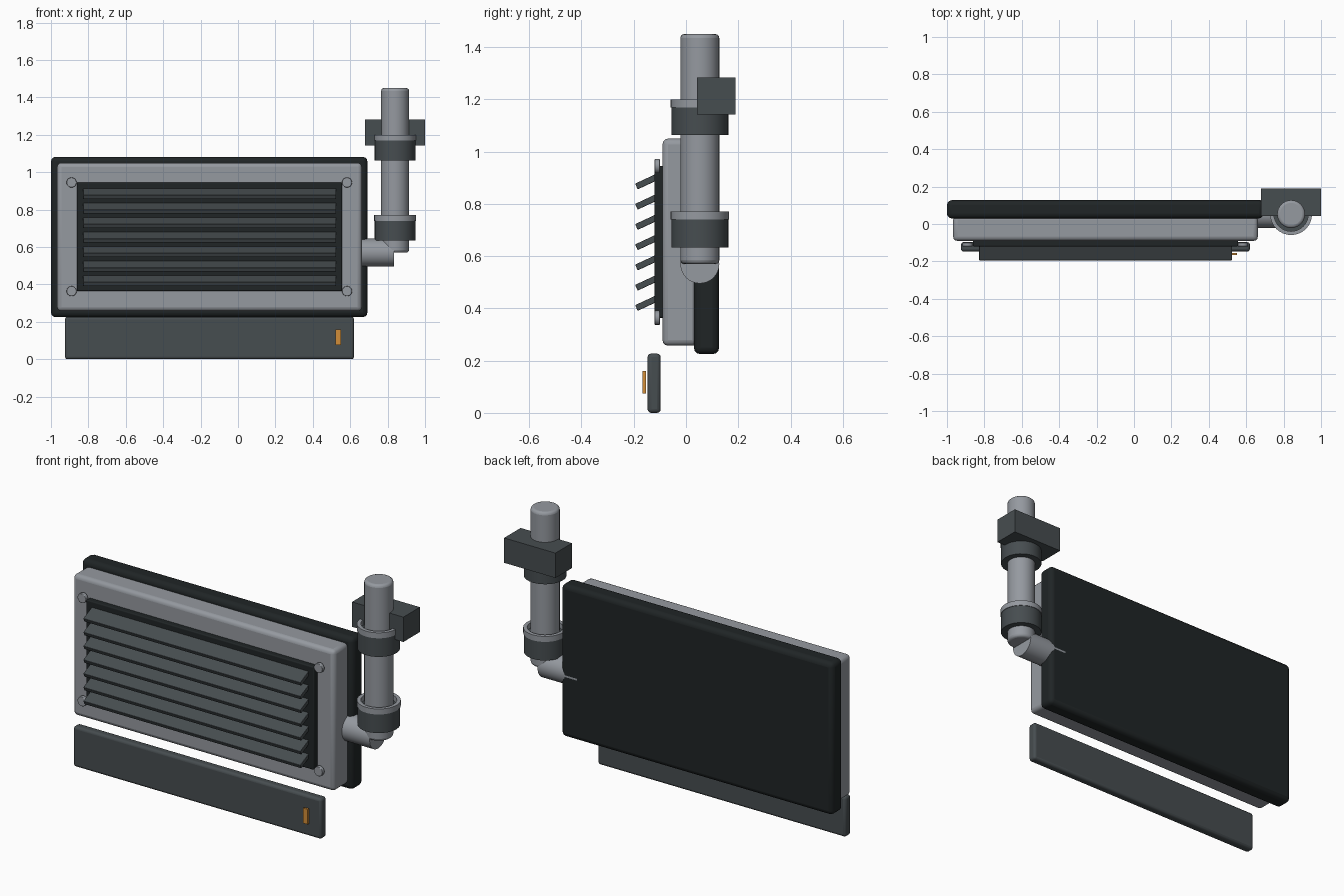
import bpy, bmesh, math
from mathutils import Matrix

if "Cube" in bpy.data.objects:
    bpy.data.objects.remove(bpy.data.objects["Cube"])


def material(name, rgb):
    m = bpy.data.materials.new(name)
    m.diffuse_color = (*rgb, 1)
    m.use_nodes = True
    m.node_tree.nodes["Principled BSDF"].inputs["Base Color"].default_value = m.diffuse_color
    return m


STEEL = material("steel", (0.30, 0.32, 0.35))
DARK = material("dark_metal", (0.062, 0.074, 0.08))
BLACK = material("black_metal", (0.014, 0.018, 0.019))
ORANGE = material("orange", (0.65, 0.27, 0.04))


def finish(name, bm, mat, bevel=0, smooth=False):
    me = bpy.data.meshes.new(name)
    bm.to_mesh(me)
    bm.free()
    ob = bpy.data.objects.new(name, me)
    bpy.context.collection.objects.link(ob)
    me.materials.append(mat)
    if bevel:
        b = ob.modifiers.new("bevel", 'BEVEL')
        b.width, b.segments = bevel, 3
        b.limit_method = 'ANGLE'
        b.angle_limit = math.radians(40)
    if smooth or bevel:
        bpy.ops.object.select_all(action='DESELECT')
        ob.select_set(True)
        bpy.context.view_layer.objects.active = ob
        bpy.ops.object.shade_smooth_by_angle(angle=math.radians(35))
    return ob


def box(name, x, y, z, mat, bevel=0):
    """Box from (min, max) ranges, origin at its centre."""
    bm = bmesh.new()
    bmesh.ops.create_cube(bm, size=1)
    bmesh.ops.scale(bm, vec=(x[1] - x[0], y[1] - y[0], z[1] - z[0]), verts=bm.verts)
    ob = finish(name, bm, mat, bevel)
    ob.location = (sum(x) / 2, sum(y) / 2, sum(z) / 2)
    return ob


def cylinder(name, centre, r, depth, mat, axis='Z', bevel=0, segs=32):
    bm = bmesh.new()
    bmesh.ops.create_cone(bm, cap_ends=True, segments=segs, radius1=r, radius2=r, depth=depth)
    rot = {'X': Matrix.Rotation(math.pi / 2, 3, 'Y'),
           'Y': Matrix.Rotation(math.pi / 2, 3, 'X'),
           'Z': Matrix.Identity(3)}[axis]
    bmesh.ops.rotate(bm, matrix=rot, verts=bm.verts)
    ob = finish(name, bm, mat, bevel, True)
    ob.location = centre
    return ob


def ring(name, cx, cy, z0, z1, r_in, r_out, mat, segs=32):
    """Square-section ring around z."""
    bm = bmesh.new()
    rows = []
    for i in range(segs):
        a = 2 * math.pi * i / segs
        rows.append([bm.verts.new((r * math.cos(a), r * math.sin(a), z))
                     for r, z in ((r_in, z0), (r_out, z0), (r_out, z1), (r_in, z1))])
    for i in range(segs):
        a, b = rows[i], rows[(i + 1) % segs]
        for j in range(4):
            k = (j + 1) % 4
            bm.faces.new((a[j], b[j], b[k], a[k]))
    bmesh.ops.recalc_face_normals(bm, faces=bm.faces)
    finish(name, bm, mat, smooth=True).location = (cx, cy, 0)


# Main housing
box("back_plate", (-1.0, 0.692), (0.03, 0.127), (0.225, 1.082), BLACK, 0.025)
box("front_panel", (-0.967, 0.662), (-0.09, 0.045), (0.257, 1.05), STEEL, 0.022)

# Louvred grille
box("grille_backing", (-0.862, 0.557), (-0.12, -0.085), (0.364, 0.945), BLACK, 0.006)
for i in range(7):
    z = 0.42 + i * 0.0775
    slat = box(f"grille_slat_{i + 1}", (-0.828, 0.524), (-0.194, -0.106),
               (z - 0.012, z + 0.012), DARK, 0.003)
    slat.rotation_euler.x = math.radians(25)

# Corner bolts
for x in (-0.89, 0.583):
    for z in (0.364, 0.945):
        cylinder("corner_bolt", (x, -0.11, z), 0.027, 0.02, STEEL, 'Y', 0.003, 16)

# Lower strip with orange marker
box("lower_strip", (-0.925, 0.62), (-0.147, -0.097), (0.0, 0.227), DARK, 0.014)
box("orange_marker", (0.522, 0.55), (-0.166, -0.154), (0.075, 0.16), ORANGE)

# Exhaust pipe
PX, PY, PR = 0.84, 0.053, 0.0745
cylinder("vertical_pipe", (PX, PY, 1.01), PR, 0.88, STEEL, 'Z', 0.015)
cylinder("horizontal_pipe", (0.7125, PY, 0.57), PR, 0.245, STEEL, 'X')

# Pipe collars, each with a raised lip
for name, z in (("lower", 0.634), ("upper", 1.063)):
    cylinder(f"{name}_collar", (PX, PY, z + 0.054), 0.109, 0.108, DARK)
    ring(f"{name}_collar_lip", PX, PY, z + 0.106, z + 0.137, 0.092, 0.112, STEEL)

# Wall bracket behind the pipe
box("pipe_bracket", (0.68, 1.0), (0.043, 0.19), (1.143, 1.283), DARK)
